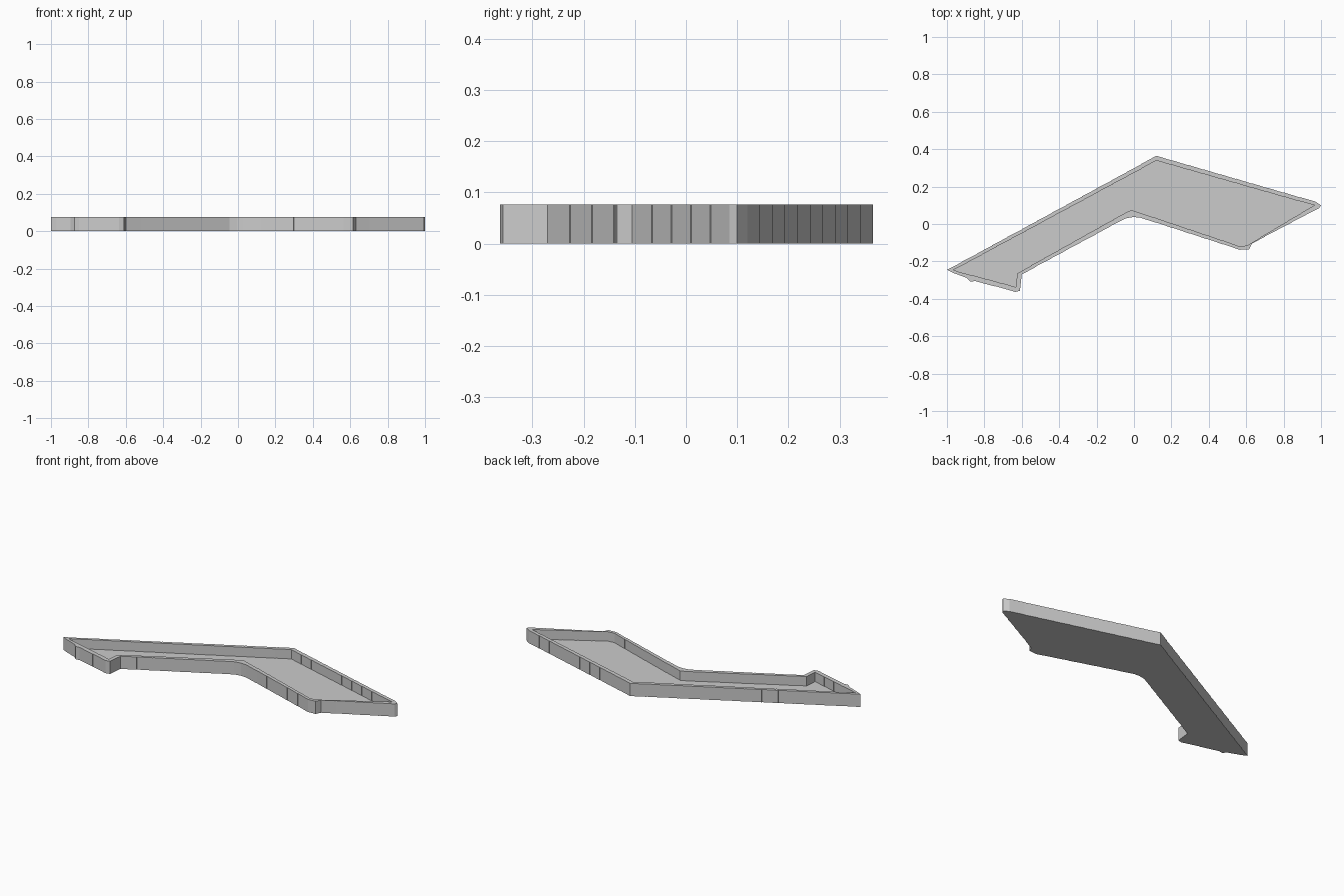
import bpy
import bmesh
from mathutils import Vector

if "Cube" in bpy.data.objects:
    bpy.data.objects.remove(bpy.data.objects["Cube"], do_unlink=True)

HEIGHT = 0.077
FLOOR = 0.02
STEP = 0.09
RIDGE = 0.002

# Outline of the outside wall, clockwise from the back corner
outer_outline = [
    (0.12, 0.365), (0.97, 0.12), (1, 0.1), (0.99, 0.085),
    (0.63, -0.105), (0.615, -0.135), (0.565, -0.138),
    (0.03, 0.035), (-0.005, 0.037), (-0.045, 0.03),
    (-0.6, -0.27), (-0.61, -0.357), (-0.635, -0.363),
    (-0.85, -0.305), (-0.875, -0.308), (-0.895, -0.288),
    (-0.97, -0.26), (-1, -0.245),
]

# Outline of the recess, in the same direction
inner_outline = [
    (0.12, 0.34), (0.965, 0.1), (0.605, -0.115), (0.565, -0.12),
    (0.015, 0.065), (-0.013, 0.074), (-0.035, 0.065),
    (-0.625, -0.265), (-0.63, -0.338), (-0.94, -0.255),
    (-0.965, -0.245),
]


def ridged(outline):
    """Split long edges into pieces that each end in a tiny step."""
    points = []
    corners = [Vector(p) for p in outline]
    for start, end in zip(corners, corners[1:] + corners[:1]):
        along = end - start
        count = max(1, round(along.length / STEP))
        inward = Vector((along.y, -along.x)).normalized() * RIDGE
        for i in range(count):
            if i:
                joint = start + along * i / count
                points.append(joint + inward)
                points.append(joint)
            else:
                points.append(start)
    return points


def add_loop(bm, points, z):
    return [bm.verts.new((p.x, p.y, z)) for p in points]


def add_wall(bm, low, high):
    """Join two matching loops with upright faces."""
    count = len(low)
    for i in range(count):
        j = (i + 1) % count
        bm.faces.new((low[i], low[j], high[j], high[i]))


def loop_edges(bm, loop):
    return [bm.edges.get((a, b)) for a, b in zip(loop, loop[1:] + loop[:1])]


grey = bpy.data.materials.new("light grey")
grey.use_nodes = True
colour = (0.6, 0.6, 0.6, 1)
grey.diffuse_color = colour
shader = next(n for n in grey.node_tree.nodes if n.type == "BSDF_PRINCIPLED")
shader.inputs["Base Color"].default_value = colour

# Shallow tray: outside wall, recess wall, underside, floor and rim
bm = bmesh.new()
outside = ridged(outer_outline)
recess = ridged(inner_outline)
base = add_loop(bm, outside, 0)
rim_outer = add_loop(bm, outside, HEIGHT)
floor = add_loop(bm, recess, FLOOR)
rim_inner = add_loop(bm, recess, HEIGHT)
add_wall(bm, base, rim_outer)
add_wall(bm, floor, rim_inner)
bm.faces.new(base)
bm.faces.new(floor)
rim_edges = loop_edges(bm, rim_outer) + loop_edges(bm, rim_inner)
bmesh.ops.triangle_fill(bm, edges=rim_edges, use_beauty=True,
                        normal=Vector((0, 0, 1)))
bmesh.ops.recalc_face_normals(bm, faces=bm.faces)

mesh = bpy.data.meshes.new("bent_tray")
bm.to_mesh(mesh)
bm.free()
mesh.materials.append(grey)
tray = bpy.data.objects.new("bent_tray", mesh)
bpy.context.collection.objects.link(tray)
